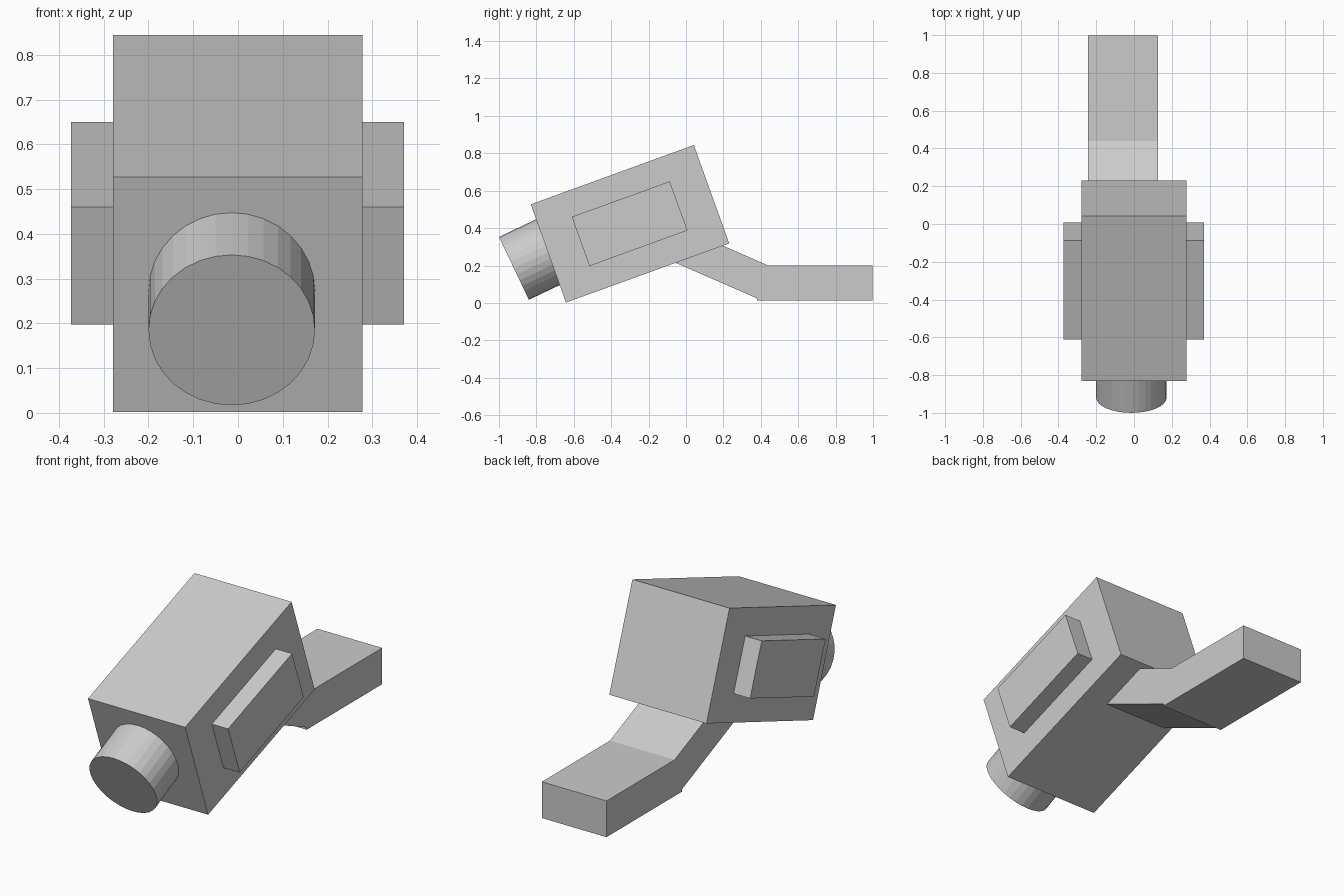
import bpy, bmesh
from math import radians, pi
from mathutils import Matrix, Vector

if "Cube" in bpy.data.objects:
    bpy.data.objects.remove(bpy.data.objects["Cube"])


def prism(name, outline, x0, x1):
    """Extrude a (y, z) side outline from x0 to x1."""
    bm = bmesh.new()
    face = bm.faces.new([bm.verts.new((x0, y, z)) for y, z in outline])
    ext = bmesh.ops.extrude_face_region(bm, geom=[face])
    verts = [g for g in ext["geom"] if isinstance(g, bmesh.types.BMVert)]
    bmesh.ops.translate(bm, verts=verts, vec=(x1 - x0, 0, 0))
    bmesh.ops.recalc_face_normals(bm, faces=bm.faces)
    mesh = bpy.data.meshes.new(name)
    bm.to_mesh(mesh)
    bm.free()
    ob = bpy.data.objects.new(name, mesh)
    bpy.context.collection.objects.link(ob)
    return ob


# Tilted main housing
prism("housing", [(-0.83, 0.527), (0.042, 0.844), (0.231, 0.318), (-0.642, 0.002)], -0.279, 0.278)

# Raised panels on both sides
panel = [(-0.611, 0.46), (-0.087, 0.65), (0.008, 0.388), (-0.516, 0.197)]
prism("right_panel", panel, 0.25, 0.371)
prism("left_panel", panel, -0.373, -0.25)

# Bent mounting arm, its upper end buried in the housing
prism("mounting_arm", [(-0.13, 0.247), (0.38, 0.024), (0.38, 0.012), (0.998, 0.012),
                       (0.998, 0.2), (0.44, 0.2), (0.1, 0.349)], -0.243, 0.128)

# Lens barrel, angled a little more steeply than the housing
tilt = Matrix.Rotation(radians(25.4), 4, 'X')
depth = 0.30
centre = Vector((-0.014, -0.92, 0.185)) + tilt @ Vector((0, depth / 2, 0))
bpy.ops.mesh.primitive_cylinder_add(vertices=32, radius=0.186, depth=depth, location=centre,
                                    rotation=(radians(25.4) + pi / 2, 0, 0))
bpy.context.object.name = "lens_barrel"
